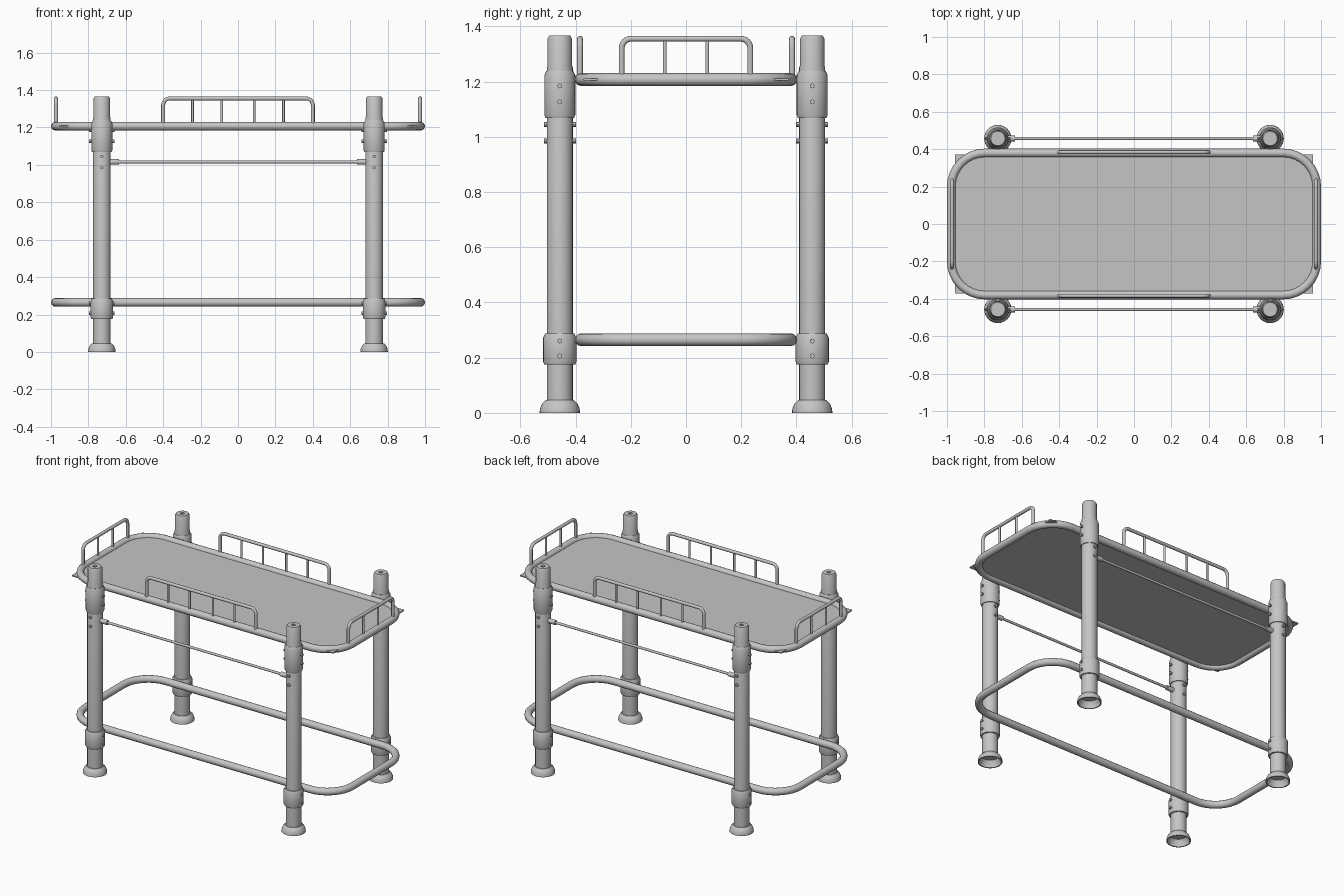
import bpy, bmesh, math
from mathutils import Matrix, Vector

cube = bpy.data.objects.get("Cube")
if cube:
    bpy.data.objects.remove(cube, do_unlink=True)

steel = bpy.data.materials.new("grey steel")
steel.use_nodes = True
GREY = (0.56, 0.56, 0.56, 1)
steel.diffuse_color = GREY
steel.node_tree.nodes["Principled BSDF"].inputs["Base Color"].default_value = GREY


def finish(obj, angle=35):
    """Give an object the steel colour and smooth shading with sharp edges."""
    obj.data.materials.clear()
    obj.data.materials.append(steel)
    bpy.ops.object.select_all(action='DESELECT')
    obj.select_set(True)
    bpy.context.view_layer.objects.active = obj
    bpy.ops.object.shade_smooth_by_angle(angle=math.radians(angle))
    return obj


def add_mesh(name, bm, location=(0, 0, 0)):
    bmesh.ops.recalc_face_normals(bm, faces=bm.faces)
    mesh = bpy.data.meshes.new(name)
    bm.to_mesh(mesh)
    bm.free()
    obj = bpy.data.objects.new(name, mesh)
    obj.location = location
    bpy.context.collection.objects.link(obj)
    return finish(obj)


def lathe(name, profile, location, steps=32):
    """Turn a (radius, height) profile about the vertical axis."""
    bm = bmesh.new()
    verts = [bm.verts.new((r, 0, z)) for r, z in profile]
    edges = [bm.edges.new(pair) for pair in zip(verts, verts[1:])]
    bmesh.ops.spin(bm, geom=verts + edges, axis=(0, 0, 1), cent=(0, 0, 0),
                   angle=math.tau, steps=steps)
    bmesh.ops.remove_doubles(bm, verts=bm.verts, dist=0.0001)
    return add_mesh(name, bm, location)


def rod(name, start, end, radius, sides=12):
    """Straight capped cylinder between two points."""
    start, end = Vector(start), Vector(end)
    axis = end - start
    turn = axis.to_track_quat('Z', 'Y').to_matrix().to_4x4()
    bm = bmesh.new()
    bmesh.ops.create_cone(bm, cap_ends=True, segments=sides, radius1=radius,
                          radius2=radius, depth=axis.length,
                          matrix=Matrix.Translation((start + end) / 2) @ turn)
    return add_mesh(name, bm)


def tube(name, points, radius, closed=False):
    """Round tube swept along a list of points."""
    curve = bpy.data.curves.new(name, 'CURVE')
    curve.dimensions = '3D'
    curve.bevel_depth = radius
    curve.bevel_resolution = 4
    curve.use_fill_caps = not closed
    spline = curve.splines.new('POLY')
    spline.points.add(len(points) - 1)
    for p, co in zip(spline.points, points):
        p.co = (*co, 1)
    spline.use_cyclic_u = closed
    obj = bpy.data.objects.new(name, curve)
    bpy.context.collection.objects.link(obj)
    bpy.ops.object.select_all(action='DESELECT')
    obj.select_set(True)
    bpy.context.view_layer.objects.active = obj
    bpy.ops.object.convert(target='MESH')
    return finish(bpy.context.view_layer.objects.active)


def arc(cx, cy, radius, start, steps):
    """Quarter circle of flat points, counter-clockwise from a start angle."""
    return [(cx + radius * math.cos(start + i * math.pi / 2 / steps),
             cy + radius * math.sin(start + i * math.pi / 2 / steps))
            for i in range(steps + 1)]


# Oval tube frames, upper and lower
HALF_X, HALF_Y, CORNER = 0.977, 0.38, 0.18
outline = []
for i, (sx, sy) in enumerate([(1, 1), (-1, 1), (-1, -1), (1, -1)]):
    outline += arc(sx * (HALF_X - CORNER), sy * (HALF_Y - CORNER), CORNER,
                   i * math.pi / 2, 8)
for name, z in (("upper_frame", 1.207), ("lower_frame", 0.265)):
    tube(name, [(x, y, z) for x, y in outline], 0.023, closed=True)

# Table panel, square-cornered so its tips pass the frame bends
bm = bmesh.new()
bmesh.ops.create_cube(bm, size=1, matrix=Matrix.Diagonal((1.916, 0.742, 0.008, 1)))
add_mesh("table_panel", bm, (0, 0, 1.207))


# Guard rails: an arched tube with thin uprights
def guard_rail(name, half, uprights, place):
    base, top, bend = 1.215, 1.355, 0.035
    path = [(half, base)]
    path += arc(half - bend, top - bend, bend, 0, 6)
    path += arc(bend - half, top - bend, bend, math.pi / 2, 6)
    path.append((-half, base))
    tube(name, [place(u, z) for u, z in path], 0.0105)
    for i, u in enumerate(uprights):
        rod(f"{name}_upright_{i + 1}", place(u, base), place(u, top), 0.007)


for side, s in (("front", -1), ("back", 1)):
    guard_rail(side + "_guard", 0.4, (-0.243, -0.086, 0.086, 0.243),
               lambda u, z: (u, s * 0.384, z))
for side, s in (("right", -1), ("left", 1)):
    guard_rail(side + "_guard", 0.233, (-0.077, 0.077),
               lambda u, z: (s * 0.973, u, z))

# Posts with feet, collars and bolts
POST_X, POST_Y = 0.728, 0.457
post = [(0, 0.04), (0.047, 0.04), (0.047, 1.25), (0.044, 1.26), (0.044, 1.355),
        (0.038, 1.366), (0.012, 1.366), (0.012, 1.358), (0, 1.358)]
foot = [(0.046, 0.042), (0.062, 0.018), (0.066, 0), (0.073, 0), (0.072, 0.015),
        (0.064, 0.034), (0.052, 0.046), (0.046, 0.046)]


def collar(bottom, top, radius):
    return [(0.045, bottom), (radius - 0.004, bottom), (radius, bottom + 0.01),
            (radius, top - 0.015), (radius - 0.007, top), (0.043, top)]


for sx, lr in ((-1, "right"), (1, "left")):
    for sy, fb in ((-1, "front"), (1, "back")):
        tag = f"{fb}_{lr}"
        x, y = sx * POST_X, sy * POST_Y
        lathe(tag + "_post", post, (x, y, 0))
        lathe(tag + "_foot", foot, (x, y, 0))
        lathe(tag + "_upper_collar", collar(1.068, 1.238, 0.056), (x, y, 0))
        lathe(tag + "_lower_collar", collar(0.175, 0.287, 0.06), (x, y, 0))
        for z in (0.206, 0.26, 1.126, 1.184):
            rod(tag + "_collar_bolt", (x - 0.068, y, z), (x + 0.068, y, z), 0.009, 8)
        for z in (0.985, 1.045):
            rod(tag + "_post_bolt", (x, y - 0.058, z), (x, y + 0.058, z), 0.009, 8)
        # Socket holding the crossbar
        rod(tag + "_crossbar_socket", (sx * 0.635, y, 1.016), (sx * 0.7, y, 1.016), 0.015, 16)

# Crossbars between the posts
for side, s in (("front", -1), ("back", 1)):
    rod(side + "_crossbar", (-0.66, s * POST_Y, 1.016), (0.66, s * POST_Y, 1.016), 0.008)
